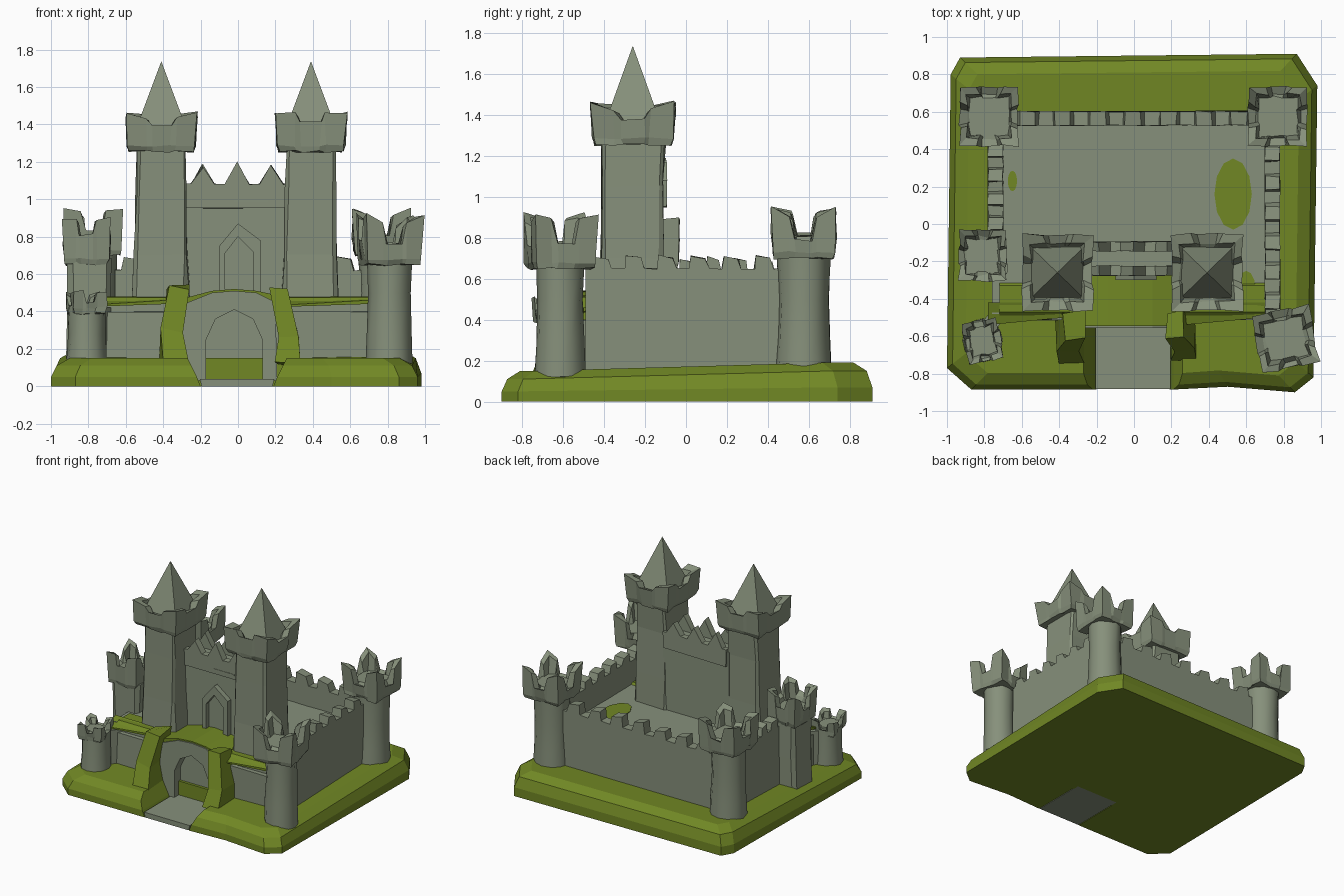
import bpy, bmesh, math, random
from mathutils import Vector

if "Cube" in bpy.data.objects:
    bpy.data.objects.remove(bpy.data.objects["Cube"])

random.seed(7)


def material(name, rgb):
    m = bpy.data.materials.new(name)
    m.diffuse_color = (*rgb, 1)
    m.use_nodes = True
    m.node_tree.nodes["Principled BSDF"].inputs["Base Color"].default_value = m.diffuse_color
    return m


STONE = material("grey stone", (0.24, 0.28, 0.198))
GRASS = material("grass green", (0.165, 0.245, 0.018))


def loft(name, rings, mat, jitter=0.0, smooth=False):
    """Skin a list of equal-length point rings and cap both ends."""
    bm = bmesh.new()
    rows = [[bm.verts.new(Vector(p) + Vector([random.uniform(-jitter, jitter) for _ in range(3)]))
             for p in ring] for ring in rings]
    n = len(rings[0])
    for a, b in zip(rows, rows[1:]):
        for i in range(n):
            j = (i + 1) % n
            bm.faces.new((a[i], a[j], b[j], b[i]))
    bm.faces.new(rows[0][::-1])
    bm.faces.new(rows[-1])
    bmesh.ops.recalc_face_normals(bm, faces=bm.faces)
    me = bpy.data.meshes.new(name)
    bm.to_mesh(me)
    bm.free()
    me.materials.append(mat)
    ob = bpy.data.objects.new(name, me)
    bpy.context.collection.objects.link(ob)
    if smooth:
        bpy.ops.object.select_all(action='DESELECT')
        ob.select_set(True)
        bpy.context.view_layer.objects.active = ob
        bpy.ops.object.shade_smooth_by_angle(angle=math.radians(42))
    return ob


def rect(x0, x1, y0, y1, z, c=0.0):
    """Rectangle ring, with chamfered corners when c > 0."""
    if not c:
        return [(x0, y0, z), (x1, y0, z), (x1, y1, z), (x0, y1, z)]
    return [(x0 + c, y0, z), (x1 - c, y0, z), (x1, y0 + c, z), (x1, y1 - c, z),
            (x1 - c, y1, z), (x0 + c, y1, z), (x0, y1 - c, z), (x0, y0 + c, z)]


def circle(cx, cy, rx, ry, z, n=12):
    return [(cx + rx * math.cos(2 * math.pi * i / n), cy + ry * math.sin(2 * math.pi * i / n), z)
            for i in range(n)]


def box(name, x0, x1, y0, y1, z0, z1, mat, jitter=0.0):
    return loft(name, [rect(x0, x1, y0, y1, z0), rect(x0, x1, y0, y1, z1)], mat, jitter)


def head(name, cx, cy, hx, hy, z0, z1, dip, turn=0.0, floor=0.4):
    """Open square tower head with corner merlons."""
    pattern = [(0, 1), (0.27, 0.95), (0.36, dip), (0.64, dip), (0.71, 0.95)]
    corners = [(-1, -1), (1, -1), (1, 1), (-1, 1)]
    flat, tops = [], []
    for k in range(4):
        (ax, ay), (bx, by) = corners[k], corners[(k + 1) % 4]
        lift = random.uniform(-0.2, 0.05)
        for t, h in pattern:
            flat.append((ax + (bx - ax) * t, ay + (by - ay) * t))
            tops.append(z0 + (z1 - z0) * min(1, h + lift * (t > 0)))
    ca, sa = math.cos(turn), math.sin(turn)

    def ring(s, zs):
        return [(cx + s * (hx * u * ca - hy * v * sa), cy + s * (hx * u * sa + hy * v * ca), z)
                for (u, v), z in zip(flat, zs)]
    n = len(flat)
    zf = z0 + (z1 - z0) * floor
    loft(name, [ring(0.9, [z0 - 0.01] * n), ring(0.95, [z0 + 0.02] * n), ring(1, tops),
                ring(0.76, [z - 0.02 for z in tops]), ring(0.66, [zf] * n)], STONE, 0.007)


def parapet(name, p0, p1, thick, z0, z1, teeth, tall, spike=False):
    """Wall from p0 to p1 with an uneven toothed top."""
    p0, p1 = Vector(p0), Vector(p1)
    d = p1 - p0
    side = Vector((-d.y, d.x)).normalized() * thick / 2
    prof = [(0, z0), (0, z1)]
    for i in range(teeth):
        h = tall * random.uniform(0.75, 1.0)
        steps = ((.15, 0), (.5, h), (.85, 0)) if spike else ((.2, 0), (.25, h), (.7, h * .8), (.8, 0))
        for t, dz in steps:
            prof.append(((i + t) / teeth, z1 + dz))
    prof += [(1, z1), (1, z0)]
    loft(name, [[(*(p0 + d * t + s), z) for t, z in prof] for s in (side, -side)], STONE, 0.004)


# Grass base with a rounded rim and a notch for the path
def base_ring(s, z, widen, back):
    pts = [(-0.2 - widen, -0.885), (-0.2 - widen, -0.5), (0.19 + widen, -0.5), (0.19 + widen, -0.885),
           (0.5, -0.87), (0.86, -0.9), (0.96, -0.82), (0.98, 0.74), (0.87, 0.91), (-0.93, 0.89),
           (-0.98, 0.8), (-1.0, -0.77), (-0.87, -0.885)]
    out = []
    for x, y in pts:
        inner = abs(x) < 0.3
        out.append((x if inner else x * s, y if y == -0.5 else y * s, z + back * (y > 0)))
    return out


loft("grass_base", [base_ring(1, 0, 0, 0), base_ring(1, 0.05, 0.02, 0.02),
                    base_ring(0.97, 0.11, 0.05, 0.04), base_ring(0.9, 0.15, 0.07, 0.04)], GRASS)
loft("path", [rect(-0.195, 0.185, -0.883, -0.44, 0), rect(-0.205, 0.195, -0.883, -0.44, 0.04)], STONE)

# Raised courtyard, its grass edge and grass patches
box("courtyard_block", -0.76, 0.76, -0.48, 0.57, 0.1, 0.46, STONE)
loft("terrace_grass", [rect(-0.72, 0.7, -0.49, -0.31, 0.455), rect(-0.72, 0.7, -0.47, -0.33, 0.475)], GRASS)
for x0, x1 in ((-0.78, -0.37), (0.26, 0.7)):
    loft("wall_grass_lip", [[(x0, -0.54, 0.425), (x1, -0.5, 0.44), (x1, -0.42, 0.455), (x0, -0.42, 0.45)],
                            [(x0, -0.54, 0.435), (x1, -0.5, 0.46), (x1, -0.42, 0.48), (x0, -0.42, 0.48)]],
         GRASS)
    box("low_front_wall", x0, x1, -0.51, -0.46, 0.1, 0.4, STONE, 0.006)
for cx, cy, rx, ry in ((0.53, 0.16, 0.1, 0.19), (-0.65, 0.23, 0.025, 0.055), (0.6, -0.35, 0.05, 0.1)):
    loft("grass_patch", [circle(cx, cy, rx, ry, 0.456), circle(cx, cy, rx, ry, 0.465)], GRASS, 0.0)

# Curtain walls
parapet("right_wall", (0.74, -0.49), (0.74, 0.46), 0.08, 0.1, 0.65, 6, 0.075)
parapet("left_wall", (-0.74, -0.06), (-0.74, 0.46), 0.08, 0.1, 0.63, 4, 0.08)
parapet("back_wall", (-0.66, 0.565), (0.66, 0.565), 0.075, 0.1, 0.62, 7, 0.09)

# Gatehouse with a pointed arch recess
gate = [(-0.3, 0.03), (-0.29, 0.44), (-0.14, 0.5), (-0.02, 0.51), (0.1, 0.5), (0.2, 0.45), (0.21, 0.03),
        (0.13, 0.03), (0.13, 0.25), (0.08, 0.36), (-0.02, 0.41), (-0.12, 0.36), (-0.17, 0.25), (-0.17, 0.03)]
loft("gatehouse", [[(x, y, z) for x, z in gate] for y in (-0.555, -0.45)], STONE)
loft("gate_grass", [[(-0.3, y, 0.44), (-0.29, y, 0.47), (-0.14, y, 0.51), (-0.02, y, 0.52),
                     (0.1, y, 0.51), (0.24, y, 0.48), (0.24, y, 0.44), (-0.02, y, 0.47)]
                    for y in (-0.545, -0.25)], GRASS)

# Hedges either side of the gate
loft("left_hedge", [rect(-0.41, -0.26, -0.76, -0.47, 0.12), rect(-0.4, -0.29, -0.67, -0.47, 0.3),
                    rect(-0.37, -0.27, -0.62, -0.47, 0.53)], GRASS, 0.015)
loft("right_hedge", [rect(0.21, 0.33, -0.74, -0.47, 0.12), rect(0.22, 0.33, -0.67, -0.47, 0.27),
                     rect(0.17, 0.27, -0.61, -0.47, 0.52)], GRASS, 0.015)

# Keep towers: shaft, open head and pyramid roof
for side, cx in (("left", -0.41), ("right", 0.39)):
    loft(side + "_keep_tower", [rect(cx - 0.16, cx + 0.15, -0.43, -0.1, 0.44, 0.03),
                                rect(cx - 0.145, cx + 0.14, -0.415, -0.11, 0.7, 0.02),
                                rect(cx - 0.135, cx + 0.135, -0.41, -0.11, 1.05, 0.015),
                                rect(cx - 0.13, cx + 0.13, -0.41, -0.1, 1.28, 0.015)], STONE, 0.006)
    head(side + "_keep_head", cx, -0.26, 0.19, 0.205, 1.265, 1.465, 0.72, floor=0.5)
    loft(side + "_keep_roof", [rect(cx - 0.145, cx + 0.145, -0.4, -0.12, 1.35),
                               rect(cx - 0.001, cx + 0.001, -0.261, -0.259, 1.735)], STONE)

# Keep centre wall with spiked parapets and a pointed doorway
box("keep_wall", -0.3, 0.28, -0.26, -0.11, 0.44, 1.06, STONE)
for y in (-0.25, -0.12):
    parapet("keep_parapet", (-0.28, y), (0.27, y), 0.05, 0.95, 1.08, 3, 0.12, True)
door = [(-0.1, 0.48), (-0.1, 0.75), (0.0, 0.87), (0.12, 0.78), (0.12, 0.48),
        (0.08, 0.48), (0.08, 0.72), (0.0, 0.8), (-0.07, 0.71), (-0.07, 0.48)]
loft("keep_door_frame", [[(x, y, z) for x, z in door] for y in (-0.3, -0.25)], STONE)
box("keep_ledge", -0.02, 0.16, -0.278, -0.26, 0.985, 0.995, STONE)

# Round corner towers and the square left tower
for name, cx, cy, r, z0, z1, hx, turn in (
        ("front_right", 0.81, -0.615, 0.118, 0.66, 0.92, 0.155, 0.2),
        ("back_right", 0.77, 0.575, 0.13, 0.71, 0.95, 0.157, 0.0),
        ("back_left", -0.775, 0.575, 0.13, 0.71, 0.95, 0.157, 0.0)):
    loft(name + "_tower", [circle(cx, cy, r * 1.06, r * 1.06, 0.12), circle(cx, cy, r, r, 0.3),
                           circle(cx, cy, r * 0.95, r * 0.95, 0.5), circle(cx, cy, r, r, z0 + 0.02)],
         STONE, 0.004, True)
    head(name + "_head", cx, cy, hx, hx, z0, z1, 0.5, turn)
loft("mid_left_tower", [rect(-0.92, -0.69, -0.3, -0.05, 0.12, 0.03), rect(-0.91, -0.68, -0.29, -0.05, 0.4, 0.03),
                        rect(-0.91, -0.68, -0.29, -0.05, 0.68, 0.03)], STONE, 0.006)
head("mid_left_head", -0.81, -0.17, 0.125, 0.135, 0.66, 0.9, 0.6)

# Short broken turret at the front left
loft("front_left_turret", [circle(-0.81, -0.62, 0.11, 0.12, 0.12), circle(-0.81, -0.62, 0.1, 0.11, 0.28),
                           circle(-0.81, -0.62, 0.1, 0.11, 0.43)], STONE, 0.004, True)
head("front_left_rim", -0.81, -0.625, 0.095, 0.11, 0.4, 0.51, 0.4, 0.2)
loft("broken_wall", [[(-0.84, -0.56, z), (-0.76, -0.6, z), (-0.68, -0.48, z), (-0.76, -0.46, z)]
                     for z in (0.12, 0.42)], STONE)
